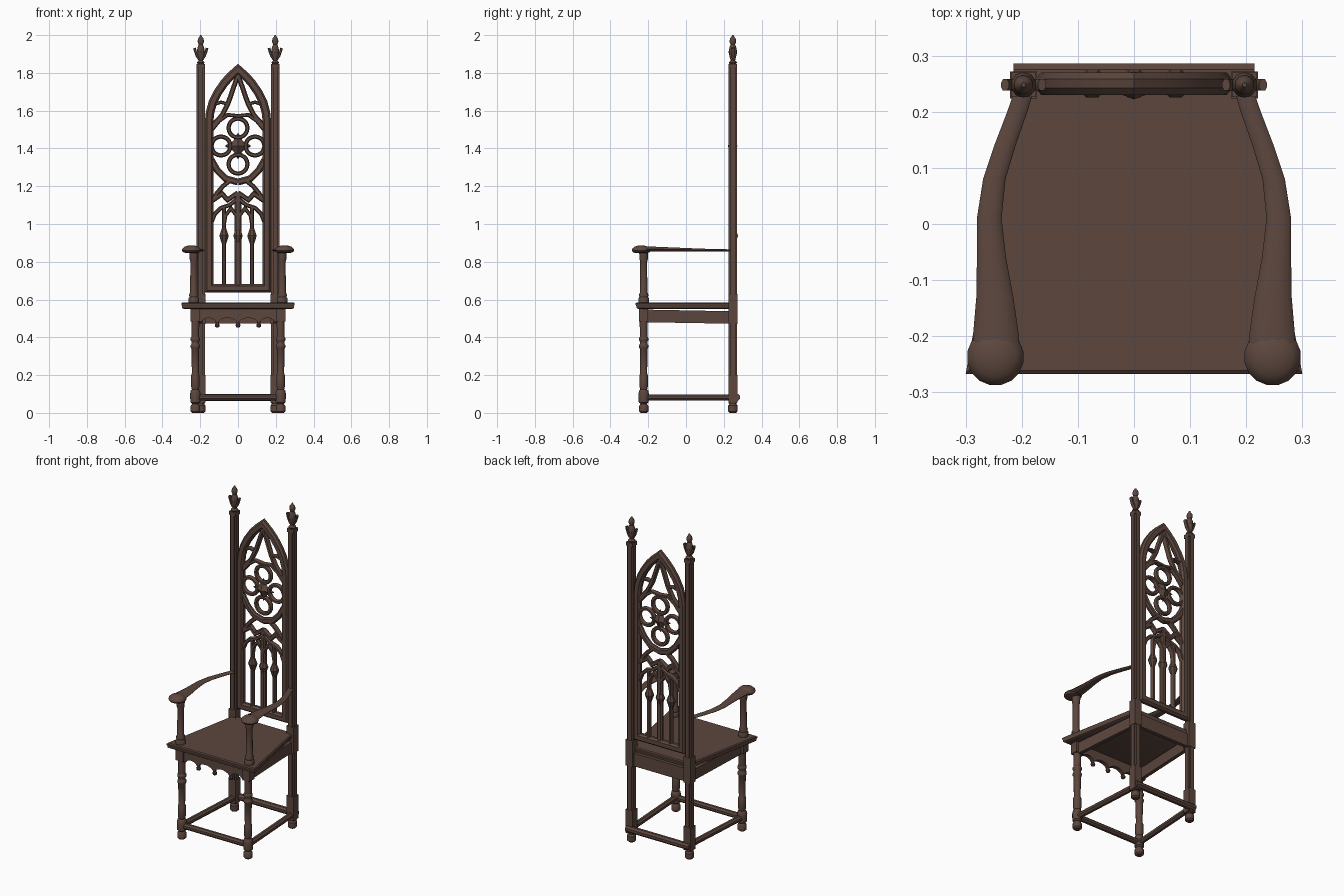
import bpy, bmesh, math
from mathutils import Vector

if "Cube" in bpy.data.objects:
    bpy.data.objects.remove(bpy.data.objects["Cube"])

wood = bpy.data.materials.new("dark_wood")
wood.diffuse_color = (0.107, 0.062, 0.048, 1)
wood.use_nodes = True
wood.node_tree.nodes["Principled BSDF"].inputs["Base Color"].default_value = wood.diffuse_color


def finish(name, bm):
    bmesh.ops.recalc_face_normals(bm, faces=bm.faces)
    me = bpy.data.meshes.new(name)
    bm.to_mesh(me)
    bm.free()
    me.materials.append(wood)
    ob = bpy.data.objects.new(name, me)
    bpy.context.collection.objects.link(ob)
    return ob


def loft(name, rings, closed=False):
    """Skin a list of equal-length point loops."""
    bm = bmesh.new()
    vs = [[bm.verts.new(p) for p in r] for r in rings]
    n, m = len(vs[0]), len(vs)
    for i in range(m if closed else m - 1):
        a, b = vs[i], vs[(i + 1) % m]
        for j in range(n):
            k = (j + 1) % n
            bm.faces.new((a[j], a[k], b[k], b[j]))
    if not closed:
        bm.faces.new(vs[0])
        bm.faces.new(vs[-1])
    return finish(name, bm)


def lathe(name, x, y, prof, n=12):
    """Turned part from (radius, height) pairs."""
    return loft(name, [[(x + r * math.cos(math.tau * (j + .5) / n),
                         y + r * math.sin(math.tau * (j + .5) / n), z)
                        for j in range(n)] for r, z in prof])


def box(name, x0, x1, y0, y1, z0, z1):
    return loft(name, [[(x0, y0, z), (x1, y0, z), (x1, y1, z), (x0, y1, z)] for z in (z0, z1)])


def rod(name, a, b, r, n=8):
    a, b = Vector(a), Vector(b)
    q = (b - a).to_track_quat('Z', 'Y')
    return loft(name, [[p + q @ Vector((r * math.cos(math.tau * (j + .5) / n),
                                        r * math.sin(math.tau * (j + .5) / n), 0))
                        for j in range(n)] for p in (a, b)])


SECTION = [(1, .4), (.55, 1), (-.55, 1), (-1, .4), (-1, -.4), (-.55, -1), (.55, -1), (1, -.4)]


def ribbon(name, pts, w, d=.028, y=.25, closed=False):
    """Chamfered bar following a mitred path in the upright plane."""
    P = [Vector(p) for p in pts]
    rings = []
    for i, p in enumerate(P):
        a = P[i - 1] if i or closed else p
        b = P[(i + 1) % len(P)] if closed or i < len(P) - 1 else p
        t1, t2 = p - a, b - p
        t1 = t1.normalized() if t1.length else t2.normalized()
        t2 = t2.normalized() if t2.length else t1
        t = (t1 + t2).normalized()
        nrm = Vector((-t.y, t.x)) / max(.5, t.dot(t1))
        rings.append([(p.x + nrm.x * u * w / 2, y + v * d / 2, p.y + nrm.y * u * w / 2)
                      for u, v in SECTION])
    return loft(name, rings, closed)


def both(name, pts, w, **k):
    ribbon(name + "_right", pts, w, **k)
    ribbon(name + "_left", [(-x, z) for x, z in pts], w, **k)


# Seat with moulded edge
layers = [(.55, .014), (.556, .004), (.566, .004), (.572, 0), (.58, 0), (.585, .006)]
loft("seat", [[(-.30 + i, -.267 + i, z), (.30 - i, -.267 + i, z),
               (.205 - i, .25 - i, z), (-.205 + i, .25 - i, z)] for z, i in layers])

LX, LY, PX, PY = .226, -.224, .197, .248
for s, side in ((1, "right"), (-1, "left")):
    # Turned front legs
    lathe("front_leg_" + side, s * LX, LY, [
        (.018, 0), (.026, .008), (.026, .035), (.018, .048), (.027, .056), (.029, .1), (.025, .118),
        (.019, .125), (.023, .14), (.023, .2), (.019, .21), (.021, .34), (.026, .347), (.026, .358),
        (.021, .365), (.021, .378), (.026, .385), (.026, .396), (.021, .403), (.022, .49)])
    box("front_leg_block_" + side, s * LX - .026, s * LX + .026, LY - .024, LY + .024, .485, .552)
    # Grooved back posts
    a, b = .022, .013
    cross = [(a, -b), (a, b), (b, b), (b, a), (-b, a), (-b, b),
             (-a, b), (-a, -b), (-b, -b), (-b, -a), (b, -a), (b, -b)]
    loft("back_post_" + side, [[(s * PX + u, PY + v, z) for u, v in cross] for z in (.05, 1.835)])
    box("post_cap_" + side, s * PX - .022, s * PX + .022, PY - .022, PY + .022, 1.825, 1.847)
    box("post_block_" + side, s * PX - .024, s * PX + .024, PY - .024, PY + .024, .47, .63)
    box("post_foot_block_" + side, s * PX - .024, s * PX + .024, PY - .024, PY + .024, .055, .20)
    lathe("post_foot_" + side, s * PX, PY,
          [(.018, 0), (.026, .008), (.026, .038), (.017, .05), (.022, .06)])
    # Finials with side leaves
    lathe("finial_" + side, s * PX, PY, [
        (.015, 1.845), (.022, 1.855), (.012, 1.866), (.017, 1.885), (.023, 1.91), (.018, 1.935),
        (.012, 1.95), (.018, 1.966), (.015, 1.982), (.007, 1.992), (.004, 2.0)], 10)
    for k in (-1, 1):
        both_leaf = [(s * PX + k * .008, 1.872), (s * PX + k * .02, 1.89),
                     (s * PX + k * .029, 1.915), (s * PX + k * .033, 1.932)]
        ribbon("finial_leaf_" + side, both_leaf, .014, d=.02, y=PY)
    # Arm support
    lathe("arm_support_" + side, s * .234, LY, [
        (.028, .583), (.029, .605), (.024, .613), (.026, .625), (.02, .64), (.019, .80),
        (.023, .815), (.023, .83), (.026, .858)])
    # Curved arm: centre x, y, half width, bottom, top
    arm = [(.195, .24, .017, .855, .866), (.208, .2, .018, .855, .867), (.23, .14, .019, .855, .868),
           (.249, .08, .02, .855, .870), (.258, .01, .022, .855, .873), (.254, -.06, .026, .855, .876),
           (.248, -.13, .033, .854, .879), (.246, -.2, .041, .853, .882), (.246, -.24, .042, .853, .882)]
    loft("arm_" + side, [[(s * (x + h * math.cos(math.tau * j / 10)), y,
                           (lo + hi) / 2 + (hi - lo) / 2 * math.sin(math.tau * j / 10))
                          for j in range(10)] for x, y, h, lo, hi in arm])
    lathe("arm_knob_" + side, s * .247, -.237, [
        (.03, .846), (.045, .851), (.051, .860), (.048, .870), (.036, .880), (.018, .886), (.004, .887)], 16)
    # Side rail and stretcher
    loft("side_rail_" + side, [[(s * (x - .011), y, z0), (s * (x + .011), y, z0),
                                (s * (x + .011), y, z1), (s * (x - .011), y, z1)]
                               for x, y, z0, z1 in ((LX, LY, .48, .547), (PX, PY, .472, .538))])
    rod("side_stretcher_" + side, (s * LX, LY, .082), (s * PX, PY, .082), .018)

# Cross stretchers and back rail
rod("front_stretcher", (-LX, LY, .082), (LX, LY, .082), .018)
rod("back_stretcher", (-.215, .268, .082), (.215, .268, .082), .02)
box("back_rail", -PX, PX, PY - .011, PY + .011, .472, .552)

# Scalloped front apron with drops
knots = [-.2, -.11, 0, .11, .2]
low = [(-.2, .475)]
for p, q in zip(knots, knots[1:]):
    for i in range(1, 9):
        f = i / 8
        low.append((p + (q - p) * f, .475 + .028 * math.sin(math.pi * f) ** .6 if i < 8 else .475))
bm = bmesh.new()
rows = [[bm.verts.new((x, y, z)) for x, z in line]
        for y, line in ((-.238, low), (-.238, [(x, .55) for x, _ in low]),
                        (-.214, [(x, .55) for x, _ in low]), (-.214, low))]
for r in range(4):
    a, b = rows[r], rows[(r + 1) % 4]
    for i in range(len(low) - 1):
        bm.faces.new((a[i], a[i + 1], b[i + 1], b[i]))
for e in (0, -1):
    bm.faces.new([r[e] for r in rows])
finish("front_apron", bm)
for x in knots[1:-1]:
    lathe("apron_drop", x, -.226, [(.01, .49), (.009, .474), (.014, .466), (.012, .456), (.004, .451)], 8)

# Pointed back frame
half = [(.153, .66), (.153, 1.54), (.148, 1.59), (.133, 1.645), (.108, 1.695), (.07, 1.75), (.035, 1.787)]
ribbon("back_frame", half + [(0, 1.818)] + [(-x, z) for x, z in reversed(half)], .045, d=.04, closed=True)

# Upper tracery: gable bars, four lobes, cradle
both("gable_bar", [(0, 1.79), (.028, 1.71), (.052, 1.64), (.085, 1.575), (.14, 1.515)], .026)
both("gable_cusp", [(.056, 1.635), (.09, 1.645), (.135, 1.63)], .018)


def ring(name, cx, cz, r, w):
    ribbon(name, [(cx + r * math.cos(math.tau * i / 20), cz + r * math.sin(math.tau * i / 20))
                  for i in range(20)], w, d=.026, closed=True)


for cx, cz in ((0, 1.508), (0, 1.317), (.09, 1.413), (-.09, 1.413)):
    ring("tracery_lobe", cx, cz, .05, .022)
both("tracery_cradle", [(.145, 1.345), (.11, 1.285), (.065, 1.24), (0, 1.222)], .036)
both("upper_cradle", [(.145, 1.49), (.1, 1.545), (.055, 1.578), (0, 1.572)], .02)

# Star boss at the centre of the lobes
bm = bmesh.new()
rim = [bm.verts.new((r * math.cos(math.tau * i / 8), .25, 1.413 + r * math.sin(math.tau * i / 8)))
       for i, r in enumerate([.072, .036] * 4)]
for y in (.222, .272):
    tip = bm.verts.new((0, y, 1.413))
    for i in range(8):
        bm.faces.new((rim[i], rim[(i + 1) % 8], tip))
finish("star_boss", bm)

# Middle tracery
both("crossing_bar", [(.04, 1.232), (.08, 1.20), (.11, 1.165), (.145, 1.11)], .024)
both("winged_band", [(.135, 1.125), (.085, 1.16), (.055, 1.128), (0, 1.165)], .026)
both("outer_arch", [(.14, 1.01), (.122, 1.055), (.09, 1.085), (.045, 1.10), (0, 1.135)], .022)
both("inner_arch", [(.074, 1.0), (.066, 1.045), (.037, 1.083), (.008, 1.045), (0, 1.0)], .02)

# Mullions with diamond capitals
for x, w, top in ((-.074, .02, 1.09), (0, .036, 1.16), (.074, .02, 1.09)):
    ribbon("mullion", [(x, .67), (x, top)], w)
    lathe("mullion_capital", x, .25, [(.009, .885), (.016, .905), (.027, .938), (.016, .968), (.009, .985)], 8)

# Smooth turned surfaces, keep edges crisp
bpy.ops.object.select_all(action='SELECT')
bpy.context.view_layer.objects.active = bpy.context.scene.objects[0]
bpy.ops.object.shade_smooth_by_angle(angle=math.radians(35))
